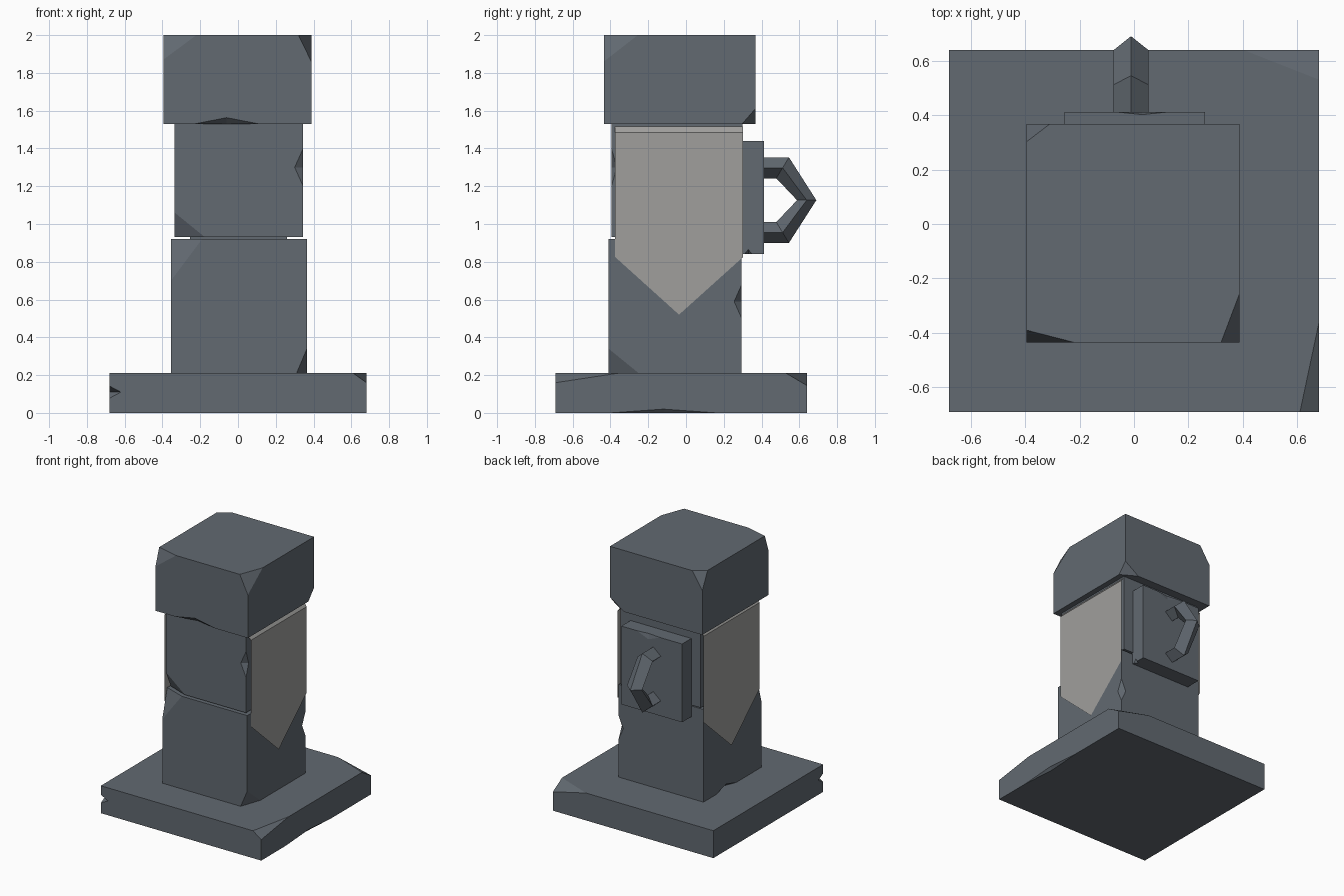
import bpy, bmesh
from mathutils import Vector

if "Cube" in bpy.data.objects:
    bpy.data.objects.remove(bpy.data.objects["Cube"])


def material(name, rgb):
    m = bpy.data.materials.new(name)
    m.diffuse_color = (*rgb, 1)
    m.use_nodes = True
    m.node_tree.nodes["Principled BSDF"].inputs["Base Color"].default_value = m.diffuse_color
    return m


STONE = material("slate_stone", (0.122, 0.142, 0.165))
CLOTH = material("pale_grey_banner", (0.35, 0.345, 0.335))


def finish(name, bm, mat):
    me = bpy.data.meshes.new(name)
    bm.to_mesh(me)
    bm.free()
    me.materials.append(mat)
    ob = bpy.data.objects.new(name, me)
    bpy.context.collection.objects.link(ob)
    return ob


def stone_block(name, lo, hi, cuts=(), nicks=()):
    """Box with corners sliced off (signs, lengths) and edge nicks (centre, radii)."""
    lo, hi = Vector(lo), Vector(hi)
    bm = bmesh.new()
    bmesh.ops.create_cube(bm, size=1)
    for v in bm.verts:
        v.co = [(lo[i] + hi[i]) / 2 + v.co[i] * (hi[i] - lo[i]) for i in range(3)]
    for sign, length in cuts:
        corner = Vector([hi[i] if sign[i] > 0 else lo[i] for i in range(3)])
        normal = Vector([sign[i] / length[i] for i in range(3)])
        point = corner - Vector((sign[0] * length[0], 0, 0))
        res = bmesh.ops.bisect_plane(bm, geom=bm.verts[:] + bm.edges[:] + bm.faces[:],
                                     plane_co=point, plane_no=normal.normalized(),
                                     clear_outer=True)
        edges = [e for e in res["geom_cut"] if isinstance(e, bmesh.types.BMEdge)]
        bmesh.ops.edgeloop_fill(bm, edges=edges)
    bmesh.ops.recalc_face_normals(bm, faces=bm.faces[:])
    ob = finish(name, bm, STONE)
    # V-shaped nicks cut with stretched octahedra
    for centre, r in nicks:
        cb = bmesh.new()
        for i in range(3):
            for s in (-1, 1):
                p = Vector(centre)
                p[i] += s * r[i]
                cb.verts.new(p)
        bmesh.ops.convex_hull(cb, input=cb.verts[:])
        bmesh.ops.recalc_face_normals(cb, faces=cb.faces[:])
        cutter = finish("nick_cutter", cb, STONE)
        cutter.hide_render = True
        mod = ob.modifiers.new("nick", "BOOLEAN")
        mod.operation = "DIFFERENCE"
        mod.solver = "EXACT"
        mod.object = cutter
        bpy.context.view_layer.objects.active = ob
        bpy.ops.object.modifier_apply(modifier=mod.name)
        bpy.data.objects.remove(cutter)
    return ob


# Stacked stones of the pillar
stone_block("base_slab", (-0.68, -0.69, 0), (0.68, 0.64, 0.21),
            cuts=[((1, 1, 1), (0.28, 0.11, 0.065)),
                  ((1, -1, 1), (0.07, 0.33, 0.05))],
            nicks=[((-0.68, -0.69, 0.11), (0.06, 0.06, 0.032)),
                   ((0.68, -0.12, 0), (0.02, 0.28, 0.02))])
stone_block("lower_stone", (-0.355, -0.41, 0.21), (0.365, 0.295, 0.92),
            cuts=[((-1, -1, 1), (0.165, 0.06, 0.22)),
                  ((1, -1, -1), (0.055, 0.16, 0.13))],
            nicks=[((0.365, 0.295, 0.59), (0.04, 0.04, 0.09)),
                   ((-0.355, 0.02, 0.21), (0.05, 0.12, 0.035))])
stone_block("middle_stone", (-0.335, -0.395, 0.93), (0.345, 0.30, 1.53),
            cuts=[((-1, -1, -1), (0.16, 0.06, 0.13))],
            nicks=[((0.345, -0.395, 1.30), (0.045, 0.03, 0.1))])
stone_block("cap_stone", (-0.395, -0.435, 1.53), (0.388, 0.367, 2.0),
            cuts=[((-1, -1, 1), (0.175, 0.045, 0.13)),
                  ((1, -1, 1), (0.068, 0.18, 0.14)),
                  ((-1, 1, 1), (0.085, 0.065, 0.13)),
                  ((1, 1, -1), (0.12, 0.07, 0.08))],
            nicks=[((-0.06, -0.435, 1.53), (0.17, 0.035, 0.033))])
stone_block("back_plate", (-0.255, 0.29, 0.84), (0.26, 0.412, 1.44),
            nicks=[((0.03, 0.412, 1.44), (0.1, 0.01, 0.04)),
                   ((0.26, 0.33, 0.84), (0.02, 0.02, 0.025))])

# Angular handle: diamond section swept along a pointed bracket
outer = [(0.41, 1.353), (0.545, 1.353), (0.69, 1.126), (0.545, 0.90), (0.41, 0.90)]
inner = [(0.41, 1.242), (0.478, 1.242), (0.588, 1.126), (0.478, 1.01), (0.41, 1.01)]
bm = bmesh.new()
rings = []
for o, i in zip(outer, inner):
    my, mz = (o[0] + i[0]) / 2, (o[1] + i[1]) / 2
    rings.append([bm.verts.new(p) for p in ((-0.011, *o), (0.053, my, mz),
                                            (-0.011, *i), (-0.075, my, mz))])
for a, b in zip(rings, rings[1:]):
    for k in range(4):
        n = (k + 1) % 4
        bm.faces.new((a[k], a[n], b[n], b[k]))
bm.faces.new(rings[0])
bm.faces.new(rings[-1])
bmesh.ops.recalc_face_normals(bm, faces=bm.faces[:])
finish("handle", bm, STONE)

# Pointed cloth banners on both sides, folded inward at the top
for side, name in ((1, "right_banner"), (-1, "left_banner")):
    x = 0.371 if side > 0 else -0.361
    bm = bmesh.new()
    a, b, tip, c, d = [bm.verts.new((x, y, z)) for y, z in
                       ((-0.375, 1.485), (-0.375, 0.825), (-0.037, 0.52),
                        (0.302, 0.825), (0.302, 1.485))]
    e, f = [bm.verts.new((x - side * 0.026, y, 1.517)) for y in (0.302, -0.375)]
    for face in ((a, b, tip, c, d), (a, d, e, f)):
        fc = bm.faces.new(face)
        fc.normal_update()
        if fc.normal.x * side < 0:
            fc.normal_flip()
    finish(name, bm, CLOTH)
